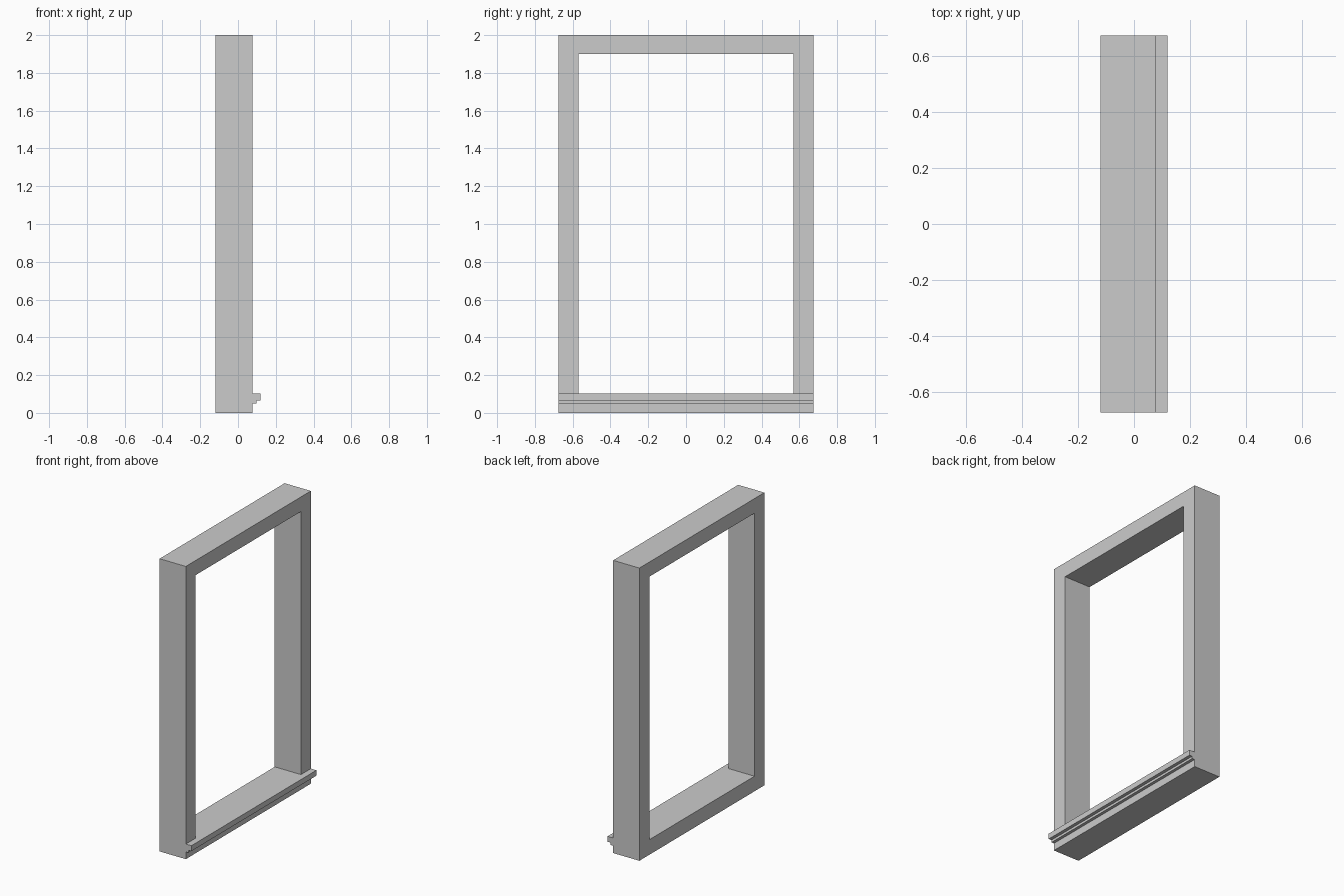
import bpy, bmesh
from mathutils import Vector

if "Cube" in bpy.data.objects:
    bpy.data.objects.remove(bpy.data.objects["Cube"])

X_BACK, X_FACE, X_STEP, X_LIP = -0.12, 0.078, 0.098, 0.12
HALF_W, HALF_OPEN = 0.675, 0.568
SILL_Z, HEAD_Z, TOP_Z = 0.103, 1.9, 2.0


def prism(name, points, direction):
    """Extrude a closed planar outline along a direction."""
    bm = bmesh.new()
    face = bm.faces.new([bm.verts.new(p) for p in points])
    ext = bmesh.ops.extrude_face_region(bm, geom=[face], use_keep_orig=True)
    verts = [v for v in ext["geom"] if isinstance(v, bmesh.types.BMVert)]
    bmesh.ops.translate(bm, verts=verts, vec=Vector(direction))
    bmesh.ops.recalc_face_normals(bm, faces=bm.faces)
    mesh = bpy.data.meshes.new(name)
    bm.to_mesh(mesh)
    bm.free()
    obj = bpy.data.objects.new(name, mesh)
    bpy.context.collection.objects.link(obj)
    return obj


# Jambs and head: one inverted U extruded through the wall depth
half = [(HALF_OPEN, SILL_Z), (HALF_W, SILL_Z), (HALF_W, TOP_Z)]
outline = half + [(-y, z) for y, z in reversed(half)]
outline += [(-HALF_OPEN, HEAD_Z), (HALF_OPEN, HEAD_Z)]
prism("jambs_and_head", [(X_BACK, y, z) for y, z in outline],
      (X_FACE - X_BACK, 0, 0))

# Bottom rail with the stepped projecting sill, extruded across the width
profile = [(X_BACK, 0), (X_FACE, 0), (X_FACE, 0.05), (X_STEP, 0.05),
           (X_STEP, 0.066), (X_LIP, 0.066), (X_LIP, SILL_Z), (X_BACK, SILL_Z)]
prism("bottom_rail_and_sill", [(x, -HALF_W, z) for x, z in profile],
      (0, 2 * HALF_W, 0))
